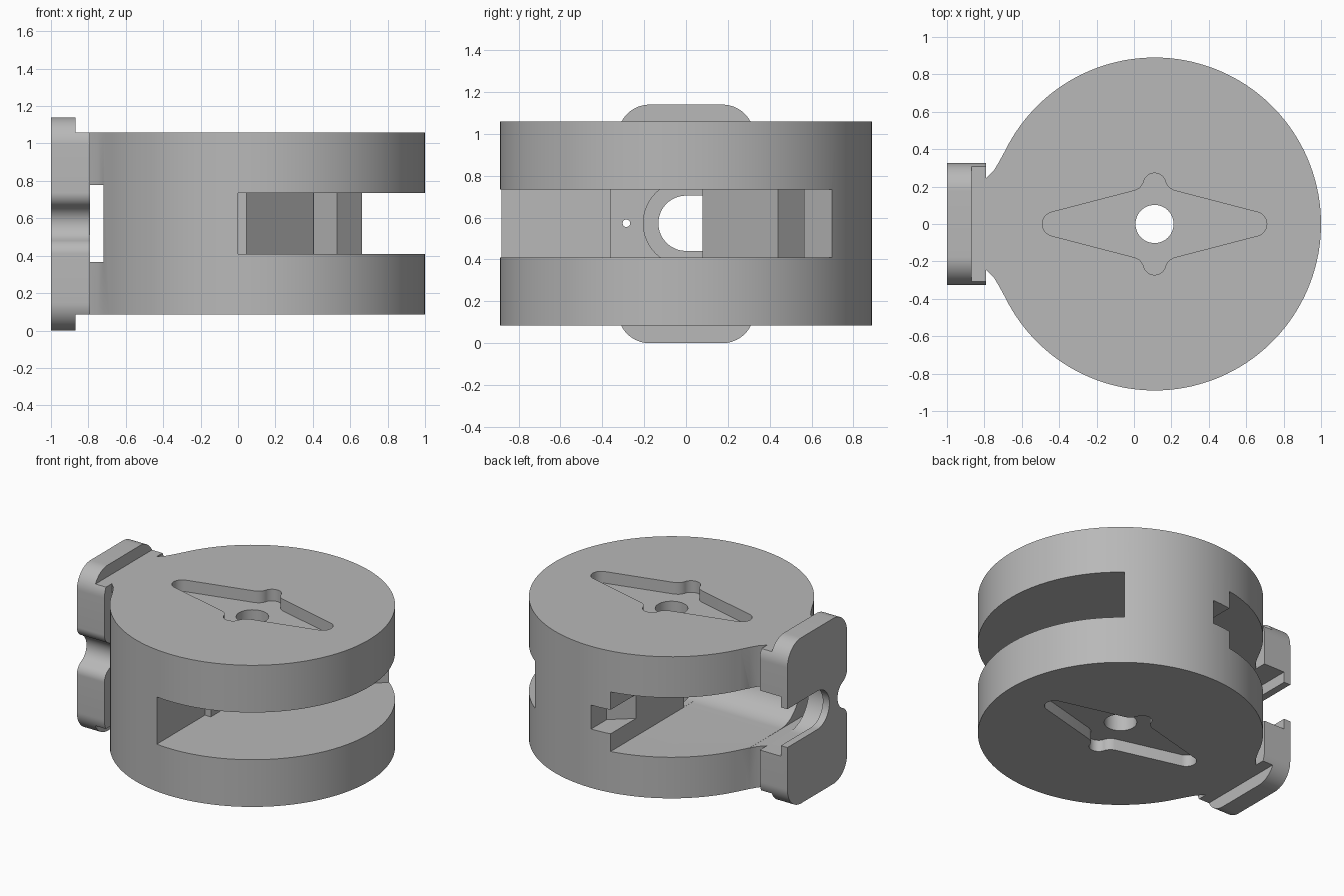
import bpy, bmesh
from math import sin, cos, radians

cube = bpy.data.objects.get("Cube")
if cube:
    bpy.data.objects.remove(cube, do_unlink=True)

grey = bpy.data.materials.new("mid grey")
grey.use_nodes = True
COLOUR = (0.48, 0.48, 0.48, 1)
grey.diffuse_color = COLOUR
grey.node_tree.nodes["Principled BSDF"].inputs["Base Color"].default_value = COLOUR

HUB = 0.11      # drum axis in x
RADIUS = 0.89
MID = 0.573     # mid height
BOTTOM, TOP = 0.085, 1.06


def arc(cx, cy, r, start, end, n=16):
    angles = [radians(start + (end - start) * i / n) for i in range(n + 1)]
    return [(cx + r * cos(a), cy + r * sin(a)) for a in angles]


def rect(x0, y0, x1, y1):
    return [(x0, y0), (x1, y0), (x1, y1), (x0, y1)]


def circle(cx, cy, r, n=48):
    return arc(cx, cy, r, 0, 360, n)[:-1]


def prism(name, points, low, high, axis="z"):
    """Extrude an (x, y) outline along z, or a (y, z) outline along x."""
    bm = bmesh.new()
    place = (lambda p, h: (p[0], p[1], h)) if axis == "z" else (lambda p, h: (h, p[0], p[1]))
    base = [bm.verts.new(place(p, low)) for p in points]
    cap = [bm.verts.new(place(p, high)) for p in points]
    bm.faces.new(base)
    bm.faces.new(cap)
    for i in range(len(points)):
        j = (i + 1) % len(points)
        bm.faces.new((base[i], base[j], cap[j], cap[i]))
    bmesh.ops.recalc_face_normals(bm, faces=bm.faces)
    mesh = bpy.data.meshes.new(name)
    bm.to_mesh(mesh)
    bm.free()
    mesh.materials.append(grey)
    obj = bpy.data.objects.new(name, mesh)
    bpy.context.collection.objects.link(obj)
    return obj


def carve(obj, cutters):
    """Subtract the cutters in turn, bake the result and shade it."""
    for cutter in cutters:
        cutter.hide_render = True
        mod = obj.modifiers.new(cutter.name, "BOOLEAN")
        mod.operation = "DIFFERENCE"
        mod.solver = "EXACT"
        mod.object = cutter
    bpy.context.view_layer.update()
    graph = bpy.context.evaluated_depsgraph_get()
    baked = bpy.data.meshes.new_from_object(obj.evaluated_get(graph))
    obj.modifiers.clear()
    obj.data = baked
    for cutter in cutters:
        bpy.data.objects.remove(cutter, do_unlink=True)
    bpy.ops.object.select_all(action="DESELECT")
    obj.select_set(True)
    bpy.context.view_layer.objects.active = obj
    bpy.ops.object.shade_smooth_by_angle(angle=radians(30))


def channel(r, end):
    """U outline in (y, z), rounded toward the front and open to the back."""
    return arc(0, MID, r, 90, 270, 32) + [(end, MID - r), (end, MID + r)]


# Drum outline: a disc with a short flared neck toward the flange
neck = [(-0.72, 0.335), (-0.75, 0.285), (-0.795, 0.24)]
outline = arc(HUB, 0, RADIUS, -154, 154, 120) + neck + [(x, -y) for x, y in reversed(neck)]
drum = prism("drum", outline, BOTTOM, TOP)

# Right side slot, with a slanted wall and a square pocket in it
slot = [(0, -1.1), (1.3, -1.1), (1.3, 1.335), (0.53, 0.565), (0.40, 0.695),
        (0.275, 0.57), (0.405, 0.44), (0.045, 0.08), (0.045, -0.36), (0, -0.36)]

# Four-armed recess, built from one quarter
quarter = (arc(0.535, 0, 0.065, 0, 75, 10) + [(0.105, 0.179), (0.08, 0.192), (0.066, 0.21)]
           + arc(0, 0.212, 0.06, 10, 90, 10))
half = (quarter + [(-x, y) for x, y in reversed(quarter)][1:])[:-1]
star = [(HUB + x, y) for x, y in half + [(-x, -y) for x, y in half]]

carve(drum, [
    prism("slot_cut", slot, 0.41, 0.735),
    prism("chamber_cut", channel(0.205, 1.2), -0.95, -0.04, "x"),
    prism("passage_cut", channel(0.204, 0.08), -0.1, 0.05, "x"),
    prism("gap_cut", rect(-0.79, -1, -0.72, 1), MID - 0.206, MID + 0.206),
    prism("rear_notch_cut", [(-0.1, 0.6), (-0.04, 0.6), (0.1, 0.72), (0.1, 1.1), (-0.1, 1.1)],
          0.49, 0.655),
    prism("pin_hole_cut", circle(-0.285, MID, 0.018, 20), -0.9, 0.1, "x"),
    prism("hub_hole_cut", circle(HUB, 0, 0.102), -0.2, 1.3),
    prism("top_recess_cut", star, TOP - 0.08, 1.3),
    prism("bottom_recess_cut", star, -0.2, BOTTOM + 0.08),
])

# Flange: rounded plate with a soft-shouldered notch in its front edge
shoulder = 65.4
profile = (arc(0.175, 0.15, 0.15, -90, 0) + arc(0.175, 0.99, 0.15, 0, 90)
           + arc(-0.175, 0.99, 0.15, 90, 180)
           + arc(-0.245, MID + 0.164, 0.08, 180, 180 + shoulder)
           + arc(-0.32, MID, 0.1, shoulder - 2, 2 - shoulder)
           + arc(-0.245, MID - 0.164, 0.08, 180 - shoulder, 180)
           + arc(-0.175, 0.15, 0.15, 180, 270))
flange = prism("flange", profile, -1, -0.79, "x")

carve(flange, [
    prism("top_step_cut", rect(-0.87, -1, -0.6, 1), TOP, 1.4),
    prism("bottom_step_cut", rect(-0.87, -1, -0.6, 1), -0.3, BOTTOM),
    prism("wide_channel_cut", channel(0.205, 1.2), -0.95, -0.6, "x"),
    prism("narrow_channel_cut", channel(0.132, 1.1), -1.2, -0.9, "x"),
])
